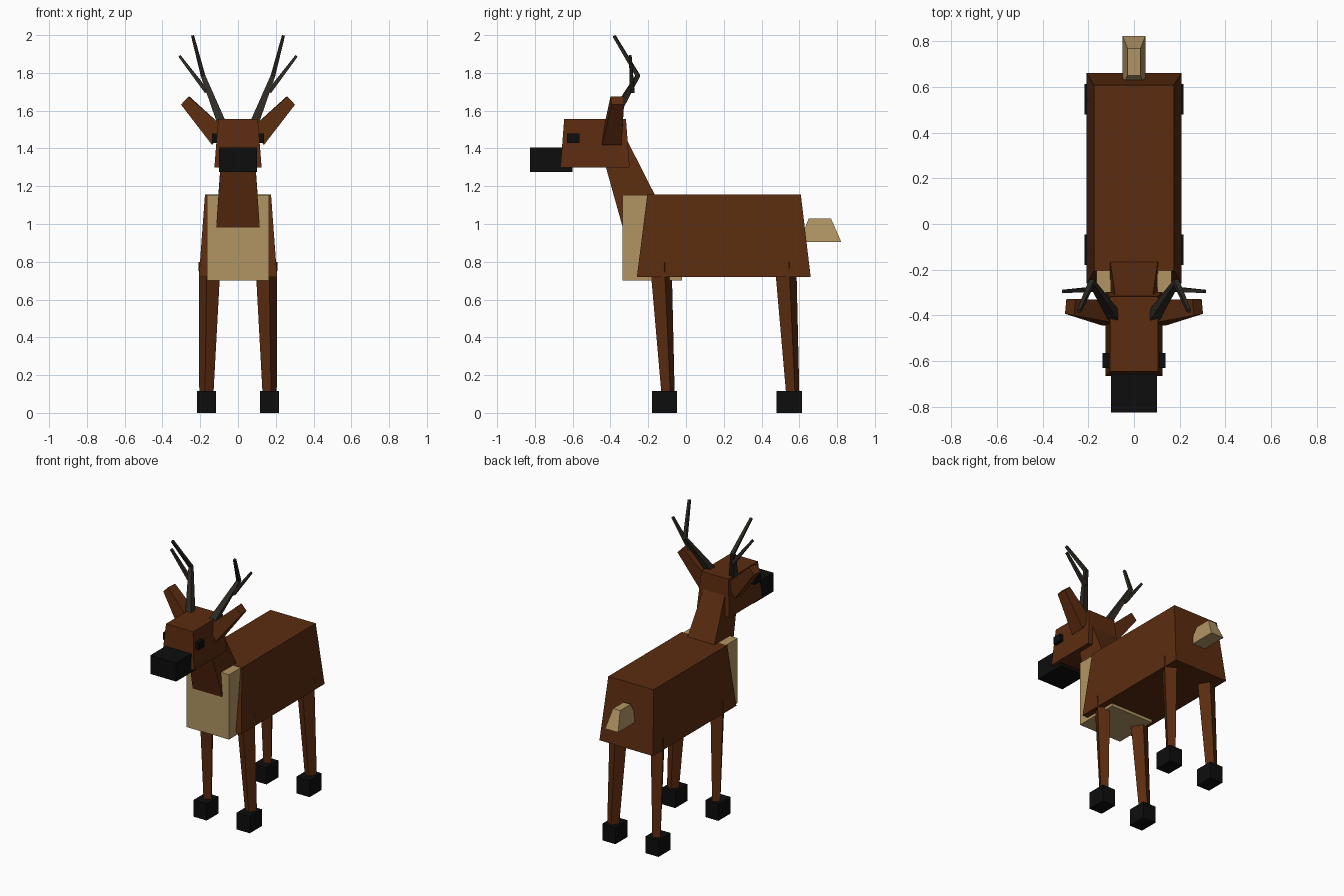
import bpy, bmesh
from mathutils import Vector

if "Cube" in bpy.data.objects:
    bpy.data.objects.remove(bpy.data.objects["Cube"])


def material(name, rgb):
    m = bpy.data.materials.new(name)
    m.diffuse_color = (*rgb, 1)
    m.use_nodes = True
    m.node_tree.nodes["Principled BSDF"].inputs["Base Color"].default_value = m.diffuse_color
    return m


BROWN = material("brown coat", (0.105, 0.025, 0.005))
TAN = material("tan fur", (0.44, 0.30, 0.125))
BLACK = material("black", (0.004, 0.004, 0.004))
HORN = material("dark horn", (0.028, 0.023, 0.017))


def loft(name, mat, rings):
    """Closed solid through rings of equal point count."""
    bm = bmesh.new()
    loops = [[bm.verts.new(p) for p in ring] for ring in rings]
    for a, b in zip(loops, loops[1:]):
        n = len(a)
        for i in range(n):
            bm.faces.new((a[i], a[(i + 1) % n], b[(i + 1) % n], b[i]))
    bm.faces.new(loops[0])
    bm.faces.new(loops[-1])
    bmesh.ops.recalc_face_normals(bm, faces=bm.faces)
    me = bpy.data.meshes.new(name)
    bm.to_mesh(me)
    bm.free()
    me.materials.append(mat)
    ob = bpy.data.objects.new(name, me)
    bpy.context.collection.objects.link(ob)
    return ob


def rect(x0, x1, y0, y1, z):
    return [(x0, y0, z), (x1, y0, z), (x1, y1, z), (x0, y1, z)]


def box(name, mat, x0, x1, y0, y1, z0, z1):
    return loft(name, mat, [rect(x0, x1, y0, y1, z0), rect(x0, x1, y0, y1, z1)])


def flip(ring, s):
    return [(p[0] * s, p[1], p[2]) for p in ring]


def rod_ring(center, direction, radius):
    """Square section across a direction."""
    d = Vector(direction).normalized()
    u = d.cross(Vector((0, 1, 0))).normalized()
    v = d.cross(u)
    c = Vector(center)
    return [tuple(c + radius * w) for w in (u + v, v - u, -u - v, u - v)]


# Trunk, chest and tail
loft("body", BROWN, [rect(-.207, .207, -.26, .66, .72), rect(-.175, .175, -.205, .608, 1.155)])
box("chest", TAN, -.165, .165, -.335, -.02, .70, 1.153)
loft("tail", TAN, [rect(-.05, .05, .60, .822, .905), rect(-.028, .028, .65, .767, 1.03)])

# Neck, slanted up into the head
loft("neck", BROWN, [
    [(-.116, -.333, .975), (.116, -.333, .975), (.107, -.145, 1.115), (-.107, -.145, 1.115)],
    [(-.09, -.435, 1.34), (.09, -.435, 1.34), (.083, -.31, 1.44), (-.083, -.31, 1.44)]])

# Head and muzzle
loft("head", BROWN, [rect(-.125, .125, -.665, -.298, 1.298), rect(-.105, .105, -.645, -.318, 1.555)])
box("muzzle", BLACK, -.1, .1, -.825, -.60, 1.275, 1.405)

for s, side in ((1, "right"), (-1, "left")):
    # Eyes and ears
    eye = rect(.108, .138, -.63, -.565, 1.43), rect(.108, .138, -.63, -.565, 1.48)
    loft(side + "_eye", BLACK, [flip(r, s) for r in eye])
    ear = ([(.137, -.445, 1.418), (.137, -.342, 1.418), (.075, -.335, 1.51), (.075, -.435, 1.51)],
           [(.302, -.393, 1.632), (.296, -.328, 1.632), (.256, -.328, 1.674), (.262, -.400, 1.674)])
    loft(side + "_ear", BROWN, [flip(r, s) for r in ear])

    # Antlers: bent main beam plus an outer tine
    beam = [((.085, -.405, 1.53), (.1, .15, .26), .023),
            ((.185, -.255, 1.785), (.08, 0, .26), .012),
            ((.24, -.38, 1.995), (.055, -.125, .21), .008)]
    tine = [((.165, -.285, 1.70), (.145, -.01, .19), .012),
            ((.31, -.295, 1.89), (.145, -.01, .19), .007)]
    for part, path in (("beam", beam), ("tine", tine)):
        loft(side + "_antler_" + part, HORN, [flip(rod_ring(*p), s) for p in path])

    # Legs: twisted square section tapering into hooves
    for y, end in ((0, "front"), (.66, "back")):
        foot = [(.175, y - .13, .1), (.205, y - .083, .1), (.16, y - .06, .1), (.13, y - .107, .1)]
        hip = [(.165, y - .191, .80), (.208, y - .115, .80), (.135, y - .076, .80), (.092, y - .152, .80)]
        loft(f"{end}_{side}_leg", BROWN, [flip(foot, s), flip(hip, s)])
        hoof = [rect(.116, .217, y - .18, y - .047, z) for z in (0, .117)]
        loft(f"{end}_{side}_hoof", BLACK, [flip(r, s) for r in hoof])
